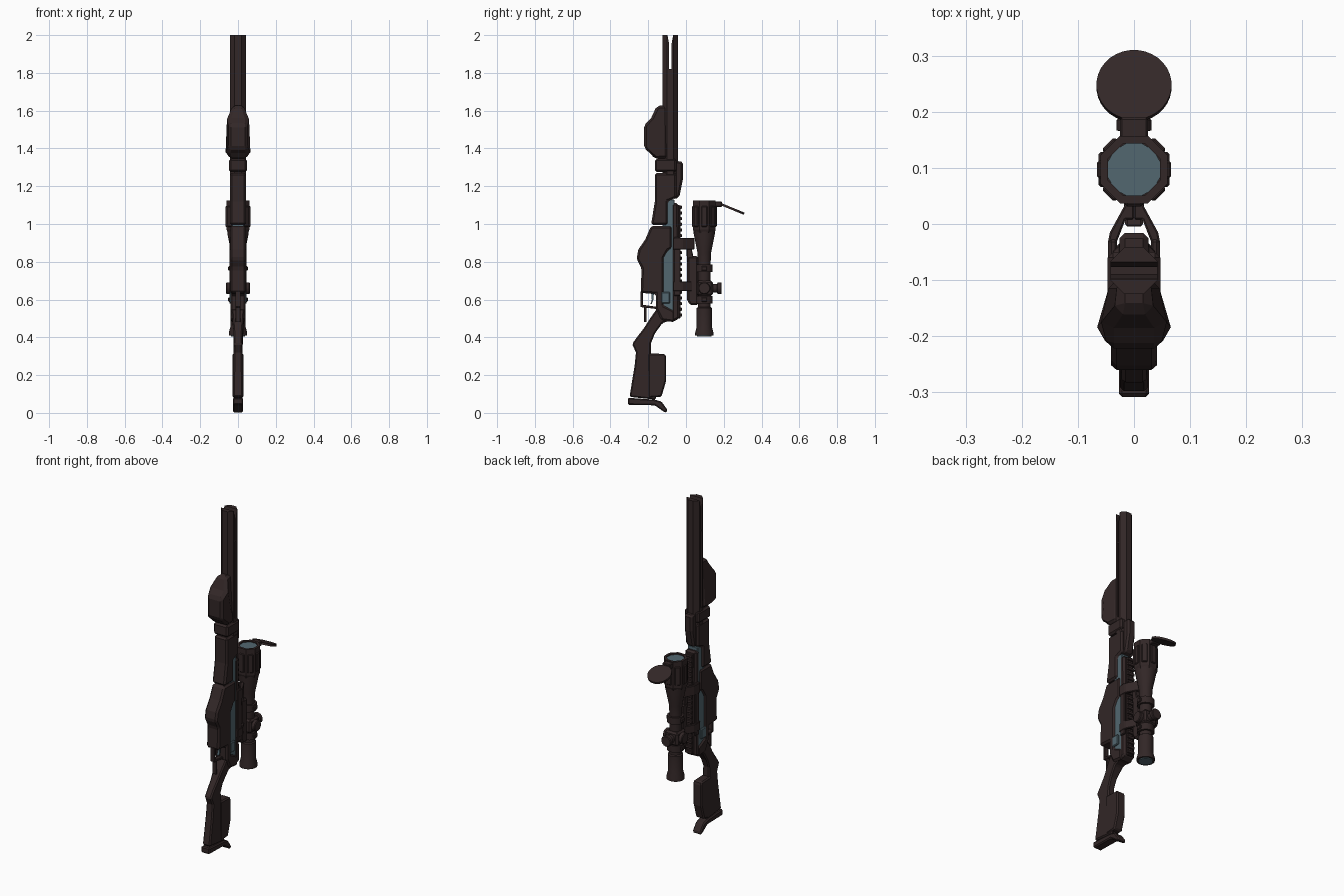
import bpy, bmesh, math
from mathutils import Matrix, Vector

if "Cube" in bpy.data.objects:
    bpy.data.objects.remove(bpy.data.objects["Cube"])


def material(name, rgb):
    m = bpy.data.materials.new(name)
    m.use_nodes = True
    m.diffuse_color = (*rgb, 1)
    m.node_tree.nodes["Principled BSDF"].inputs["Base Color"].default_value = (*rgb, 1)
    return m


DARK = material("dark_brown", (0.032, 0.02, 0.02))
SLATE = material("slate_blue", (0.085, 0.135, 0.16))


def finish(name, bm, mat, bevel=0.0, smooth=False):
    bmesh.ops.recalc_face_normals(bm, faces=bm.faces)
    mesh = bpy.data.meshes.new(name)
    bm.to_mesh(mesh)
    bm.free()
    mesh.materials.append(mat)
    if smooth:
        for p in mesh.polygons:
            p.use_smooth = True
        mesh.set_sharp_from_angle(angle=math.radians(35))
    ob = bpy.data.objects.new(name, mesh)
    bpy.context.collection.objects.link(ob)
    if bevel:
        mod = ob.modifiers.new("chamfer", 'BEVEL')
        mod.width = bevel
        mod.segments = 1
        mod.limit_method = 'ANGLE'
    return ob


def prism(name, low, high, mat, bevel):
    """Solid between two matching rings of points."""
    bm = bmesh.new()
    a = [bm.verts.new(p) for p in low]
    b = [bm.verts.new(p) for p in high]
    bm.faces.new(a)
    bm.faces.new(b)
    for i in range(len(a)):
        j = (i + 1) % len(a)
        bm.faces.new((a[i], a[j], b[j], b[i]))
    return finish(name, bm, mat, bevel)


def side(name, pts, half=0.03, mat=DARK, bevel=0.01):
    """Side outline of (y, z) or (y, z, half width), mirrored across x."""
    rows = [(*p, half)[:3] for p in pts]
    return prism(name, [(-w, y, z) for y, z, w in rows],
                 [(w, y, z) for y, z, w in rows], mat, bevel)


def box(name, x0, x1, y0, y1, z0, z1, mat=DARK, bevel=0.004):
    ring = [(x0, y0), (x1, y0), (x1, y1), (x0, y1)]
    return prism(name, [(*p, z0) for p in ring], [(*p, z1) for p in ring], mat, bevel)


def lathe(name, rows, centre, axis=(0, 0, 1), sides=20, mat=DARK, smooth=True):
    """Turned solid from (radius, height) rows along an axis."""
    bm = bmesh.new()
    rings = []
    for r, h in rows:
        ring = []
        for i in range(sides):
            a = math.tau * (i + 0.5) / sides
            ring.append(bm.verts.new((r * math.cos(a), r * math.sin(a), h)))
        rings.append(ring)
    for a, b in zip(rings, rings[1:]):
        for i in range(sides):
            j = (i + 1) % sides
            bm.faces.new((a[i], a[j], b[j], b[i]))
    bm.faces.new(rings[0])
    bm.faces.new(rings[-1])
    turn = Vector((0, 0, 1)).rotation_difference(Vector(axis)).to_matrix().to_4x4()
    bm.transform(Matrix.Translation(centre) @ turn)
    return finish(name, bm, mat, smooth=smooth)


# Barrel: eight-sided, with a split muzzle and long side grooves
BY = -0.083
barrel = lathe("barrel", [(0.045, 1.2), (0.045, 2.0)], (0, BY, 0), sides=8, smooth=False)
cutters = [side("muzzle_slot_cutter", [(BY - 0.017, 2.01), (BY - 0.006, 1.95),
           (BY - 0.006, 1.82), (BY + 0.006, 1.82), (BY + 0.006, 1.95),
           (BY + 0.017, 2.01)], 0.1, bevel=0)]
for s in (-1, 1):
    x = sorted((s * 0.034, s * 0.07))
    cutters.append(box("groove_cutter", *x, BY - 0.006, BY + 0.006, 1.36, 1.815, bevel=0))
for c in cutters:
    c.hide_render = True
    c.hide_viewport = True
    c.display_type = 'WIRE'
    cut = barrel.modifiers.new("slot", 'BOOLEAN')
    cut.operation = 'DIFFERENCE'
    cut.object = c

# Front grip bump and handguard
side("front_bump", [(-.10, 1.63, .03), (-.155, 1.625, .03), (-.185, 1.56, .05),
     (-.222, 1.525, .05), (-.222, 1.40, .05), (-.19, 1.375, .054),
     (-.165, 1.345, .046), (-.10, 1.345, .046)], bevel=0.014)
side("handguard_collar", [(-.165, 1.345), (-.165, 1.275), (-.05, 1.275), (-.05, 1.345)], .047)
side("handguard", [(-.165, 1.27), (-.165, 1.12), (-.185, .995), (-.097, .995),
     (-.097, 1.12), (-.05, 1.14), (-.05, 1.27)], .043)
side("front_rail_block", [(-.07, 1.335), (-.016, 1.33), (-.016, 1.24),
     (-.036, 1.14), (-.07, 1.13)], .026)

# Receiver: slate core, lower body and top rail
box("receiver_core", -.033, .033, -.125, -.06, .53, 1.13, SLATE)
side("lower_body", [(-.075, .99), (-.185, .99), (-.215, .92), (-.252, .865),
     (-.262, .815), (-.235, .765), (-.24, .635), (-.16, .63), (-.16, .55),
     (-.13, .49), (-.06, .48), (-.06, .54), (-.118, .57), (-.118, .82),
     (-.095, .86), (-.075, .87)], .041)
side("receiver_top", [(-.075, 1.11), (-.04, 1.11), (-.035, .50), (-.075, .48)], .037)
box("rail", -.02, .02, -.045, -.03, .5, 1.1)
for i in range(20):
    z = .51 + i * .03
    box("rail_tooth", -.022, .022, -.035, -.022, z, z + .017, bevel=.002)
for s in (-1, 1):
    box("bolt_catch", *sorted((s * .03, s * .044)), -.13, -.085, .58, .64, SLATE)

# Trigger and guard
side("trigger_guard", [(-.24, .645), (-.24, .56), (-.155, .55), (-.155, .562),
     (-.228, .572), (-.228, .645)], .014, bevel=.002)
box("guard_post", -.012, .012, -.222, -.21, .48, .565, bevel=.002)
side("trigger", [(-.185, .64), (-.17, .64), (-.172, .60), (-.182, .575),
     (-.188, .578), (-.181, .60)], .007, SLATE, 0)

# Stock with cheek rest and hooked butt plate
side("stock", [(-.155, .55, .034), (-.19, .50, .03), (-.222, .45, .025), (-.26, .40, .022),
     (-.285, .365, .022), (-.265, .32, .023), (-.272, .25, .024), (-.299, .085, .025),
     (-.16, .07, .025), (-.155, .1, .025), (-.185, .31, .023), (-.185, .37, .022),
     (-.165, .42, .024), (-.125, .475, .03), (-.08, .49, .034), (-.08, .55, .034)],
     bevel=.007)
side("cheek_rest", [(-.2, .315), (-.112, .312), (-.105, .30), (-.105, .17),
     (-.13, .085), (-.2, .08)], .028)
side("butt_plate", [(-.308, .08), (-.308, .043), (-.165, .04), (-.12, .008), (-.105, 0),
     (-.098, .016), (-.13, .06), (-.165, .07)], .027, bevel=.006)

# Scope body, eyepiece and hood
SY = .097
lathe("scope_tube", [(.04, .41), (.049, .41), (.049, .425), (.041, .455), (.041, .555),
      (.034, .56), (.034, .80), (.037, .85), (.057, .95), (.057, 1.0)], (0, SY, 0))
lathe("eyepiece_lens", [(.038, .405), (.038, .412)], (0, SY, 0), mat=SLATE)
lathe("scope_hood", [(.057, .95), (.065, .97), (.065, 1.125), (.05, 1.125), (.05, 1.10)],
      (0, SY, 0), sides=8, smooth=False)
lathe("front_lens", [(.049, 1.10), (.049, 1.118)], (0, SY, 0), sides=12, mat=SLATE)
for i in range(8):
    a = math.tau * i / 8
    rib = box("hood_rib", .055, .066, -.016, .016, .985, 1.095)
    rib.location = (0, SY, 0)
    rib.rotation_euler.z = a
for z in (.60, .765):
    lathe("scope_ring", [(.046, z - .02), (.046, z + .02)], (0, SY, 0), sides=12)
    box("ring_clamp", -.052, .052, SY - .016, SY + .016, z - .012, z + .012)

# Adjustment knobs
for name, axis, reach in (("left_knob", (1, 0, 0), .063), ("right_knob", (-1, 0, 0), .063),
                          ("top_knob", (0, 1, 0), .092)):
    lathe(name, [(.024, 0), (.024, reach - .024), (.032, reach - .022),
          (.032, reach - .004), (.028, reach)], (0, SY, .66), axis, 16)
box("turret_block", -.042, .042, SY - .04, SY + .045, .62, .70, bevel=.01)

# Open lens lid and hinge
lathe("lens_lid", [(.067, -.006), (.067, .006)], (0, .246, 1.08), (0, .38, .925), 32)
box("lid_hinge", -.025, .025, .15, .19, 1.09, 1.12)

# Scope mount: spine, curved arm and two forked legs
side("mount_spine", [(.005, .83), (.065, .83), (.065, .57), (.02, .57), (.005, .60)], .018)
side("mount_arm", [(-.005, .92), (.012, .91), (.03, .87), (.045, .80), (.005, .80),
     (.003, .86)], .016, bevel=.004)
fork = [(0, .045), (.013, .04), (.043, -.015), (.046, -.03), (.046, -.07),
        (.03, -.07), (.03, -.03), (.015, .008), (0, .008)]
for s in (-1, 1):
    for z0, z1 in ((.865, .925), (.645, .695)):
        prism("mount_leg", [(s * x, y, z0) for x, y in fork],
              [(s * x, y, z1) for x, y in fork], DARK, .003)
    box("mount_clamp", *sorted((s * .03, s * .044)), -.065, -.028, .62, .93)
